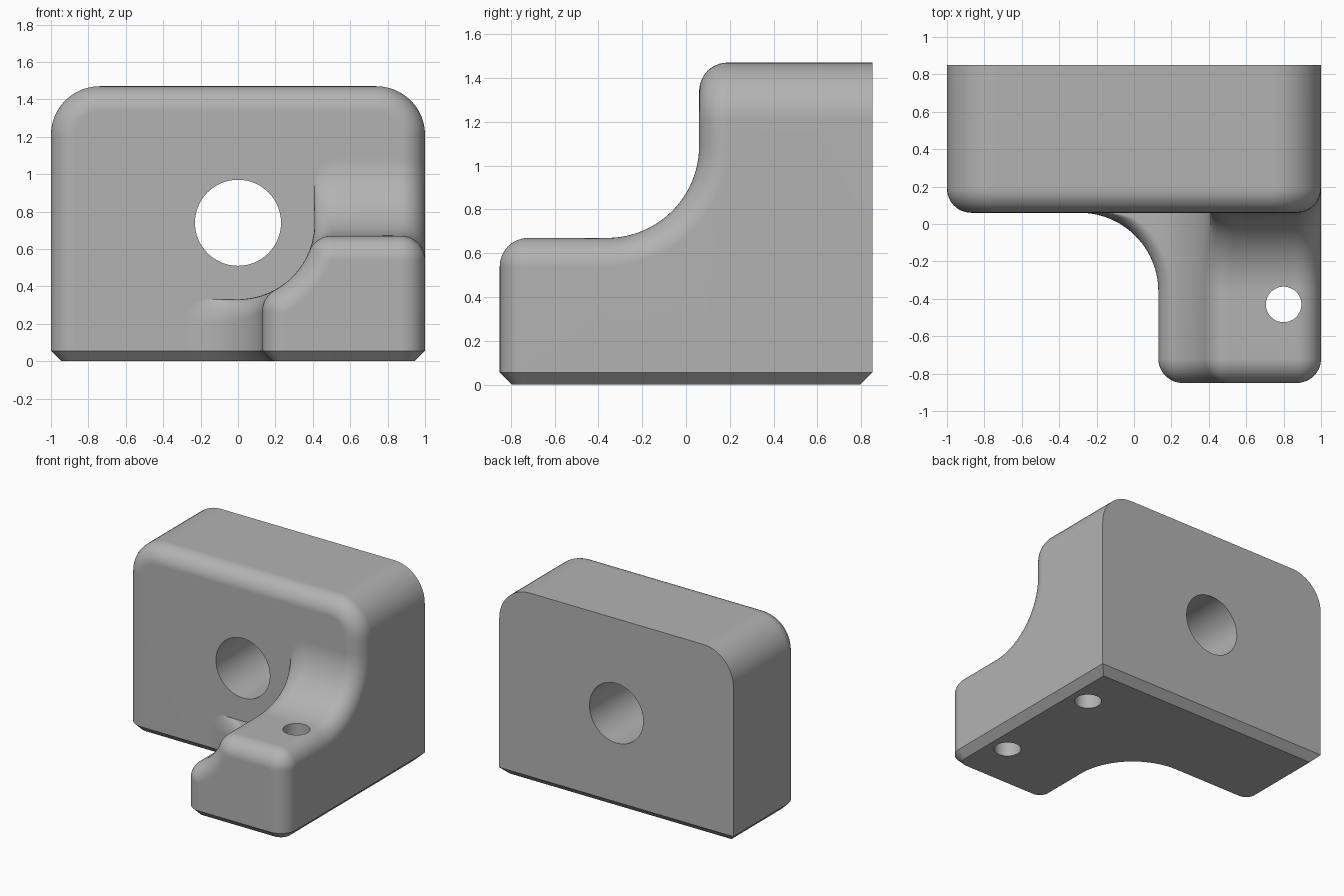
import bpy, bmesh
from math import sin, cos, sqrt, atan2, pi

cube = bpy.data.objects.get("Cube")
if cube:
    bpy.data.objects.remove(cube)

ROUND = 0.13      # rounded outer edges
CHAMFER = 0.055   # bottom chamfer
FACE = 0.06       # front face of the block
BACK = 0.85
HOLE_Z = 0.74     # bolt hole height
SLOT = 0.41       # clearance around the bolt hole
WEB = 0.42        # concave blend radius
STEPS = 12

grey = bpy.data.materials.new("plain_grey")
grey.use_nodes = True
colour = (0.45, 0.45, 0.45, 1)
grey.diffuse_color = colour
grey.node_tree.nodes["Principled BSDF"].inputs["Base Color"].default_value = colour


def sweep(start, end, n=STEPS):
    return [start + (end - start) * i / n for i in range(n + 1)]


def arc(cx, cz, r, start, end, y):
    return [(cx + r * cos(a), y, cz + r * sin(a)) for a in sweep(start, end)]


def loft(name, rows):
    """Skin rows that run from bottom right, over the top, to bottom left."""
    bm = bmesh.new()
    grid = [[bm.verts.new(p) for p in row] for row in rows]
    n = len(grid[0])
    for a, b in zip(grid, grid[1:]):
        for i in range(n):
            j = (i + 1) % n
            bm.faces.new((a[i], a[j], b[j], b[i]))
    for row in (grid[0], grid[-1]):
        bm.faces.new(row[1:-1])
        bm.faces.new((row[0], row[1], row[-2], row[-1]))
    bmesh.ops.remove_doubles(bm, verts=bm.verts, dist=1e-5)
    bmesh.ops.recalc_face_normals(bm, faces=bm.faces)
    mesh = bpy.data.meshes.new(name)
    bm.to_mesh(mesh)
    bm.free()
    obj = bpy.data.objects.new(name, mesh)
    bpy.context.collection.objects.link(obj)
    mesh.materials.append(grey)
    return obj


def combine(target, other, operation):
    mod = target.modifiers.new(operation.lower(), "BOOLEAN")
    mod.object, mod.operation, mod.solver = other, operation, "EXACT"
    bpy.context.view_layer.objects.active = target
    bpy.ops.object.modifier_apply(modifier=mod.name)
    bpy.data.objects.remove(other)


def drill(target, radius, depth, location, tilt=0):
    bpy.ops.mesh.primitive_cylinder_add(vertices=64, radius=radius, depth=depth,
                                        location=location, rotation=(tilt, 0, 0))
    cutter = bpy.context.object
    cutter.hide_render = True
    cutter.data.materials.append(grey)
    combine(target, cutter, "DIFFERENCE")


# Upright block: rounded top corners, rounded front rim, chamfered base
def block_row(y, inset, nx, ny):
    x, top, r = 1 - inset, 1.47 - inset, 0.26 - inset
    cx, dy = CHAMFER * nx, CHAMFER * ny
    return ([(x - cx, y + dy, 0), (x, y, CHAMFER)]
            + arc(x - r, top - r, r, 0, pi / 2, y)
            + arc(r - x, top - r, r, pi / 2, pi, y)
            + [(-x, y, CHAMFER), (cx - x, y + dy, 0)])


rows = [block_row(FACE + ROUND * (1 - cos(a)), ROUND * (1 - sin(a)), sin(a), cos(a))
        for a in sweep(0, pi / 2)]
rows.append(block_row(BACK, 0, 1, -1))
body = loft("bracket_body", rows)


# Foot: scooped on its left, blending into the block above and beside it
def foot_row(y, a, phi):
    d = ROUND * (1 - sin(a))
    r = max(ROUND - d, 1e-6)
    rise = WEB * (1 - cos(phi))
    left, right, top = 0.13 - rise + d, 1 - d, 0.67 + rise - d
    reach = SLOT + d + r
    # centres of the two rounds beside the scoop
    z1 = top - r
    x1 = sqrt(reach ** 2 - min(z1 - HOLE_Z, 0) ** 2)
    x2 = left + r
    z2 = HOLE_Z - sqrt(reach ** 2 - max(x2, 0) ** 2)
    b1 = min(atan2(z1 - HOLE_Z, x1), 0)
    b2 = max(atan2(z2 - HOLE_Z, x2), -pi / 2)
    row = [(right - CHAMFER * sin(a), y + CHAMFER * cos(a), 0), (right, y, CHAMFER)]
    for t in sweep(pi / 2, 0):
        drop = r * (1 - cos(t))
        row.append((right - r * (1 - sin(t)), y + drop * sin(phi), top - drop * cos(phi)))
    row += arc(x1, z1, r, pi / 2, b1 + pi, y)
    row += arc(0, HOLE_Z, SLOT + d, b1, b2, y)
    row += arc(x2, z2, r, b2 + pi, pi, y)
    row += [(left, y, CHAMFER),
            (left + CHAMFER * sin(a) * cos(phi), y + CHAMFER * (cos(a) + sin(phi)), 0)]
    return row


rows = [foot_row(-BACK + ROUND * (1 - cos(a)), a, 0) for a in sweep(0, pi / 2)]
rows += [foot_row(FACE - WEB + WEB * sin(p), pi / 2, p) for p in sweep(0, pi / 2, 24)]
rows.append([(x, 0.3, z) for x, y, z in rows[-1]])
foot = loft("foot", rows)
combine(body, foot, "UNION")

# Bolt hole, foot through-hole and blind hole under the block
drill(body, 0.23, 3, (0, 0, HOLE_Z), pi / 2)
drill(body, 0.095, 3, (0.8, -0.43, 0))
drill(body, 0.095, 1.3, (0.8, 0.45, 0))

# Smooth the rounds and keep the flats flat
bpy.ops.object.select_all(action="DESELECT")
body.select_set(True)
bpy.context.view_layer.objects.active = body
bpy.ops.object.shade_smooth_by_angle(angle=pi / 6)
weighted = body.modifiers.new("flat_sides", "WEIGHTED_NORMAL")
weighted.keep_sharp = True
